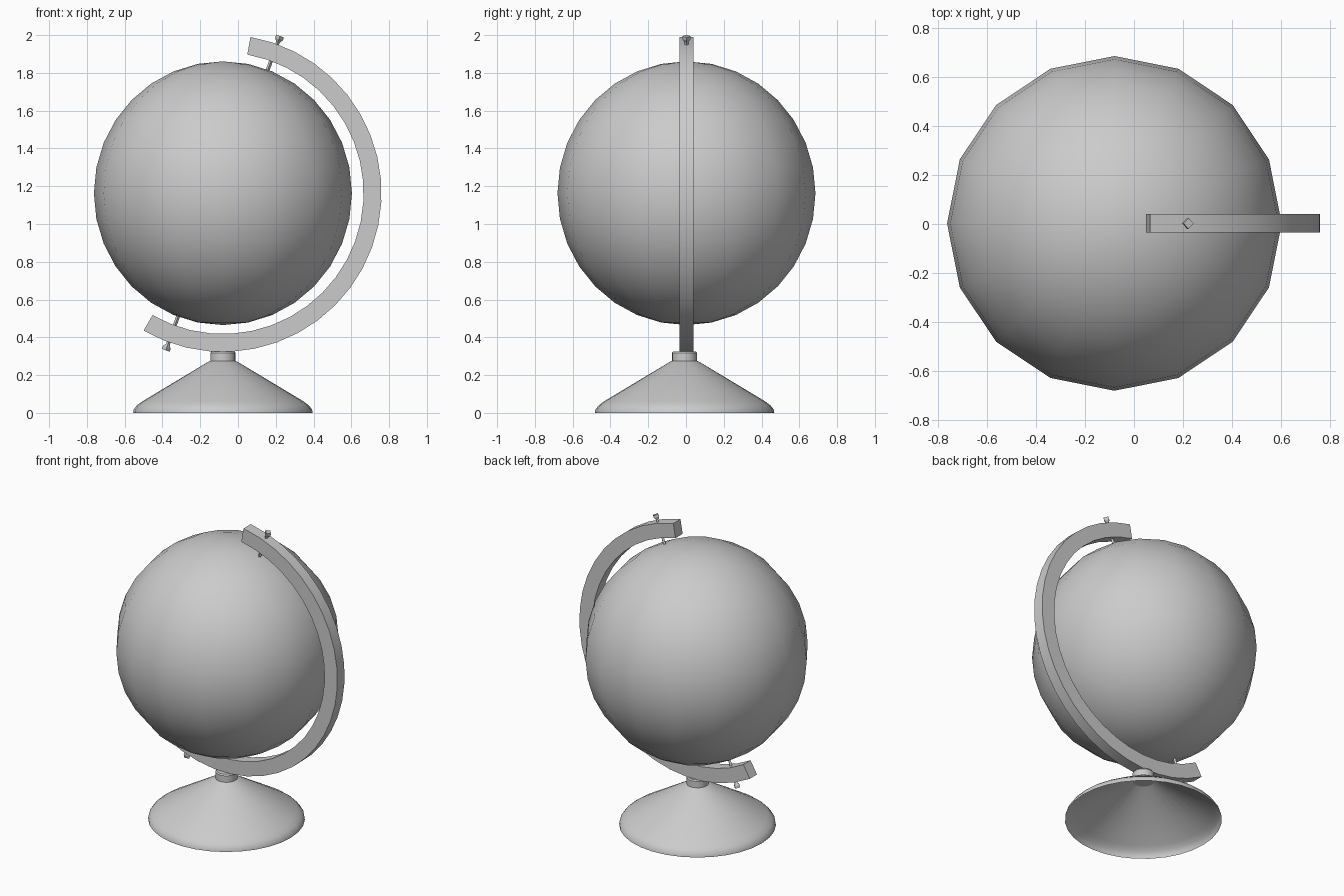
import bpy
import bmesh
from math import sin, cos, radians, pi
from mathutils import Matrix, Vector

if "Cube" in bpy.data.objects:
    bpy.data.objects.remove(bpy.data.objects["Cube"], do_unlink=True)

CENTRE = Vector((-0.08, 0.0025, 1.163))
TILT = radians(20)

grey = bpy.data.materials.new("plain_grey")
grey.use_nodes = True
colour = (0.6, 0.6, 0.6, 1)
grey.diffuse_color = colour
grey.node_tree.nodes["Principled BSDF"].inputs["Base Color"].default_value = colour


def finish(name, bm, location, angle=35):
    """Turn a bmesh into a shaded, coloured object."""
    bmesh.ops.recalc_face_normals(bm, faces=bm.faces)
    mesh = bpy.data.meshes.new(name)
    bm.to_mesh(mesh)
    bm.free()
    obj = bpy.data.objects.new(name, mesh)
    obj.location = location
    bpy.context.collection.objects.link(obj)
    mesh.materials.append(grey)
    bpy.ops.object.select_all(action='DESELECT')
    obj.select_set(True)
    bpy.context.view_layer.objects.active = obj
    bpy.ops.object.shade_smooth_by_angle(angle=radians(angle))
    return obj


def lathe(bm, profile, sides):
    """Spin a (radius, height) profile around z."""
    verts = [bm.verts.new((r, 0, z)) for r, z in profile]
    edges = [bm.edges.new(pair) for pair in zip(verts, verts[1:])]
    bmesh.ops.spin(bm, geom=verts + edges, cent=(0, 0, 0), axis=(0, 0, 1),
                   angle=2 * pi, steps=sides, use_merge=True)
    bmesh.ops.remove_doubles(bm, verts=bm.verts, dist=0.0005)


# Globe ball
bm = bmesh.new()
bmesh.ops.create_uvsphere(bm, u_segments=16, v_segments=16, radius=1)
bmesh.ops.scale(bm, vec=(0.683, 0.683, 0.698), verts=bm.verts)
finish("globe", bm, CENTRE, 60)

# Curved arm: a rectangle swept round the ball
bm = bmesh.new()
INNER, OUTER, HALF, STEPS = 0.745, 0.84, 0.038, 24
rings = []
for i in range(STEPS + 1):
    a = radians(80 - 200 * i / STEPS)
    rings.append([bm.verts.new((r * cos(a), y, r * sin(a)))
                  for r, y in ((INNER, -HALF), (OUTER, -HALF), (OUTER, HALF), (INNER, HALF))])
for p, q in zip(rings, rings[1:]):
    for k in range(4):
        n = (k + 1) % 4
        bm.faces.new((p[k], p[n], q[n], q[k]))
bm.faces.new(rings[0])
bm.faces.new(rings[-1])
finish("arm", bm, CENTRE)

# Axis pins with flared heads, one at each pole
for name, turn in (("top_pin", TILT), ("bottom_pin", TILT + pi)):
    bm = bmesh.new()
    lathe(bm, [(0, 0.66), (0.01, 0.66), (0.01, 0.85), (0.017, 0.862),
               (0.022, 0.868), (0.022, 0.885), (0, 0.885)], 4)
    bm.transform(Matrix.Rotation(turn, 4, 'Y'))
    finish(name, bm, CENTRE, 20)

# Hollow conical foot
bm = bmesh.new()
lathe(bm, [(0.062, 0.276), (0.075, 0.272), (0.425, 0.062), (0.455, 0.04),
           (0.472, 0.018), (0.475, 0)], 32)
finish("foot", bm, (CENTRE.x, CENTRE.y - 0.01, 0))

# Neck between foot and arm
bm = bmesh.new()
lathe(bm, [(0, 0.27), (0.066, 0.27), (0.066, 0.318), (0.06, 0.326), (0, 0.326)], 24)
finish("neck", bm, (CENTRE.x, CENTRE.y - 0.01, 0))
